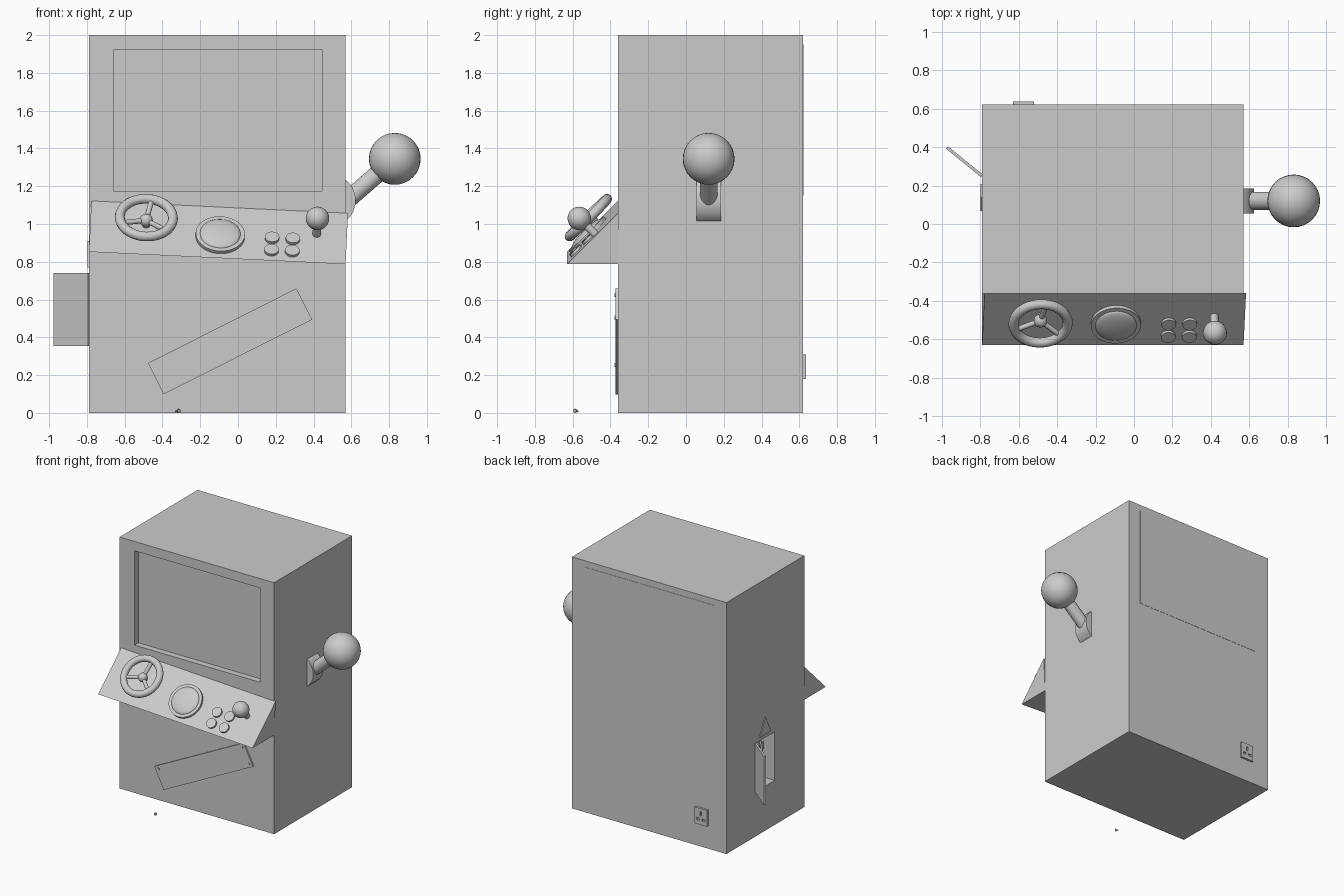
import bpy, bmesh, math
from mathutils import Matrix, Vector

if "Cube" in bpy.data.objects:
    bpy.data.objects.remove(bpy.data.objects["Cube"])

I = Matrix.Identity(4)
T = Matrix.Translation


def rot(deg, axis):
    return Matrix.Rotation(math.radians(deg), 4, axis)


def finish(name, bm, m=I, smooth=False):
    me = bpy.data.meshes.new(name)
    bmesh.ops.transform(bm, matrix=m, verts=bm.verts)
    bmesh.ops.recalc_face_normals(bm, faces=bm.faces)
    bm.to_mesh(me)
    bm.free()
    ob = bpy.data.objects.new(name, me)
    bpy.context.collection.objects.link(ob)
    if smooth:
        bpy.ops.object.select_all(action='DESELECT')
        ob.select_set(True)
        bpy.context.view_layer.objects.active = ob
        bpy.ops.object.shade_smooth_by_angle(angle=math.radians(35))
    return ob


def box(name, lo, hi, m=I):
    lo, hi = Vector(lo), Vector(hi)
    bm = bmesh.new()
    bmesh.ops.create_cube(bm, size=1, matrix=T((lo + hi) / 2) @ Matrix.Diagonal((*(hi - lo), 1)))
    return finish(name, bm, m)


def rod(name, a, b, r, m=I, segs=24, r2=None):
    a, b = Vector(a), Vector(b)
    bm = bmesh.new()
    q = (b - a).to_track_quat('Z', 'Y').to_matrix().to_4x4()
    bmesh.ops.create_cone(bm, cap_ends=True, segments=segs, radius1=r, radius2=r if r2 is None else r2,
                          depth=(b - a).length, matrix=T((a + b) / 2) @ q)
    return finish(name, bm, m, True)


def ball(name, c, r, m=I, flat=1.0):
    bm = bmesh.new()
    bmesh.ops.create_uvsphere(bm, u_segments=32, v_segments=16, radius=r,
                              matrix=T(c) @ Matrix.Diagonal((1, 1, flat, 1)))
    return finish(name, bm, m, True)


def prism(name, pts, vec, m=I):
    bm = bmesh.new()
    f = bm.faces.new([bm.verts.new(p) for p in pts])
    ext = bmesh.ops.extrude_face_region(bm, geom=[f], use_keep_orig=True)
    bmesh.ops.translate(bm, vec=vec, verts=[v for v in ext['geom'] if isinstance(v, bmesh.types.BMVert)])
    return finish(name, bm, m)


def lathe_ring(name, c, major, minor, m=I, n=40, k=12):
    bm = bmesh.new()
    rings = []
    for i in range(n):
        a = math.tau * i / n
        ring = []
        for j in range(k):
            b = math.tau * j / k
            d = major + minor * math.cos(b)
            ring.append(bm.verts.new((c[0] + d * math.cos(a), c[1] + d * math.sin(a), c[2] + minor * math.sin(b))))
        rings.append(ring)
    for i in range(n):
        p, q = rings[i], rings[(i + 1) % n]
        for j in range(k):
            bm.faces.new((p[j], q[j], q[(j + 1) % k], p[(j + 1) % k]))
    return finish(name, bm, m, True)


def cut(ob, cutters):
    for c in cutters:
        c.hide_render = True
        mod = ob.modifiers.new("cut", 'BOOLEAN')
        mod.operation, mod.solver, mod.object = 'DIFFERENCE', 'EXACT', c
        bpy.context.view_layer.objects.active = ob
        bpy.ops.object.modifier_apply(modifier=mod.name)
        bpy.data.objects.remove(c)


# Cabinet with recessed screen and side compartment
cabinet = box("cabinet", (-0.79, -0.36, 0), (0.57, 0.62, 2))
cut(cabinet, [box("screen_cutter", (-0.66, -0.5, 1.175), (0.445, -0.31, 1.925)),
              box("hatch_cutter", (-0.9, 0.015, 0.355), (-0.67, 0.25, 0.74))])
box("rear_panel", (-0.68, 0.61, 1.15), (0.46, 0.622, 1.95))

# Sloped control desk, slightly crooked
desk = T((-0.11, -0.63, 0.82)) @ rot(2.75, 'Y')
face = desk @ rot(45, 'X')
prism("control_desk", [(-0.68, 0, 0), (-0.68, 0.272, 0), (-0.68, 0.272, 0.272)], (1.36, 0, 0), desk)

# Steering wheel
wc = Vector((-0.385, 0.218, 0.058))
hub = wc - Vector((0, 0, 0.02))
lathe_ring("wheel_rim", wc, 0.141, 0.026, face)
ball("wheel_hub", hub, 0.035, face)
rod("wheel_shaft", (wc.x, wc.y, -0.01), hub, 0.02, face)
for i in range(3):
    a = math.radians(80 + 120 * i)
    rod(f"wheel_spoke_{i}", hub, wc + 0.14 * Vector((math.cos(a), math.sin(a), 0)), 0.014, face, 12)

# Domed dial
rod("dial_base", (0.01, 0.163, -0.01), (0.01, 0.163, 0.02), 0.13, face, 48)
ball("dial_dome", (0.01, 0.163, 0.018), 0.108, face, 0.22)

# Buttons
for i, u in enumerate((0.285, 0.395)):
    for j, v in enumerate((0.163, 0.071)):
        rod(f"button_{i}{j}", (u, v, -0.01), (u, v, 0.016), 0.038, face)

# Joystick
rod("joystick_shaft", (0.52, 0.212, -0.01), (0.52, 0.212, 0.12), 0.022, face)
ball("joystick_ball", (0.52, 0.212, 0.12), 0.062, face)

# Big pull lever on the right side
rod("lever_housing", (0.485, 0.055, 1.125), (0.485, 0.185, 1.125), 0.138, segs=48)
rod("lever_arm", (0.56, 0.12, 1.11), (0.83, 0.12, 1.345), 0.047)
ball("lever_knob", (0.83, 0.12, 1.345), 0.137)

# Crooked lower plate with three screws, the fourth lies on the floor
plate = T((-0.042, -0.36, 0.379)) @ rot(-26.7, 'Y')
box("repair_plate", (-0.44, -0.012, -0.0925), (0.44, 0.01, 0.0925), plate)
for i, (x, z) in enumerate(((-0.413, 0.067), (0.413, 0.067), (0.413, -0.067))):
    rod(f"plate_screw_{i}", (x, -0.005, z), (x, -0.019, z), 0.01, plate, 12)
rod("loose_screw_head", (-0.312, -0.59, 0.011), (-0.317, -0.585, 0.011), 0.011, segs=12)
rod("loose_screw_shaft", (-0.317, -0.585, 0.011), (-0.33, -0.573, 0.008), 0.005, segs=8)

# Open hatch door and the wiring behind it
hatch = T((-0.79, 0.25, 0)) @ rot(141, 'Z')
box("hatch_door", (0, -0.008, 0.355), (0.235, 0.008, 0.74), hatch)
box("circuit_board", (-0.69, 0.04, 0.4), (-0.67, 0.22, 0.7))
for i, z in enumerate((0.42, 0.51, 0.6)):
    box(f"relay_{i}", (-0.72, 0.05, z), (-0.68, 0.10, z + 0.06))
for i in range(4):
    cu = bpy.data.curves.new(f"wire_{i}", 'CURVE')
    cu.dimensions, cu.bevel_depth, cu.bevel_resolution = '3D', 0.007, 2
    sp = cu.splines.new('NURBS')
    pts = [(-0.69, 0.03 + 0.03 * i, 0.37), (-0.77, 0.07 + 0.02 * i, 0.46 + 0.03 * i),
           (-0.75, 0.18 - 0.03 * i, 0.6), (-0.69, 0.2 - 0.04 * i, 0.73)]
    sp.points.add(3)
    for p, co in zip(sp.points, pts):
        p.co = (*co, 1)
    sp.use_endpoint_u = True
    bpy.context.collection.objects.link(bpy.data.objects.new(f"wire_{i}", cu))

# Triangular warning sign above the hatch
prism("warning_sign", [(-0.785, 0.067, 0.77), (-0.785, 0.207, 0.77), (-0.785, 0.137, 0.91)], (-0.012, 0, 0))

# Mains socket on the back
socket = box("wall_socket", (-0.63, 0.6, 0.18), (-0.52, 0.636, 0.31))
cut(socket, [box("pin_cutter", (x - w, 0.624, z - h), (x + w, 0.7, z + h))
             for x, z, w, h in ((-0.575, 0.268, 0.008, 0.016), (-0.6, 0.222, 0.013, 0.009),
                                (-0.55, 0.222, 0.013, 0.009))])
